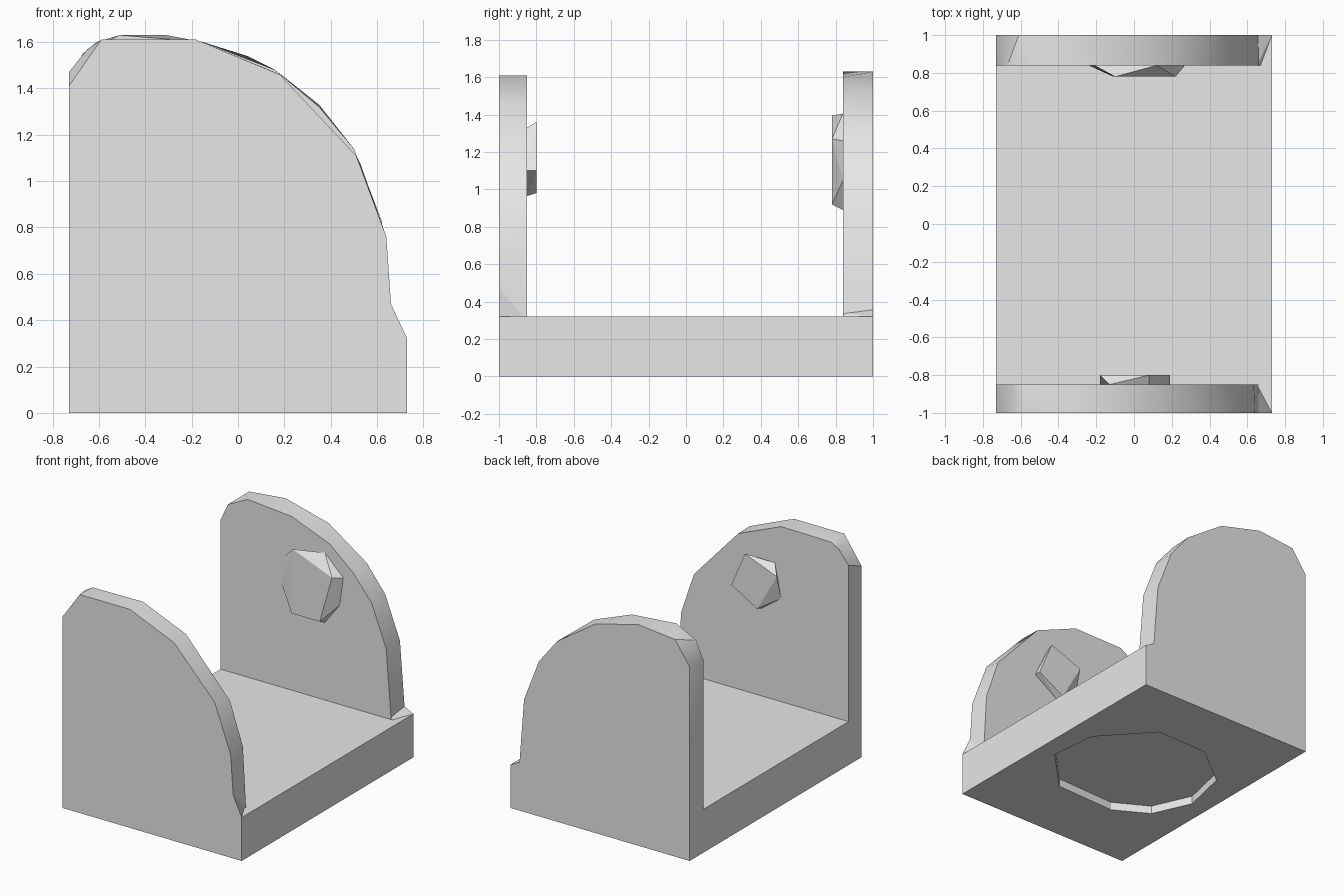
import bpy, bmesh, math

cube = bpy.data.objects.get("Cube")
if cube:
    bpy.data.objects.remove(cube, do_unlink=True)

grey = bpy.data.materials.new("plain_grey")
grey.use_nodes = True
grey.diffuse_color = (0.8, 0.8, 0.8, 1)
grey.node_tree.nodes["Principled BSDF"].inputs["Base Color"].default_value = (0.8, 0.8, 0.8, 1)


def hull(name, points, smooth=False):
    """Solid wrapped around a handful of corner points."""
    bm = bmesh.new()
    for p in points:
        bm.verts.new(p)
    bmesh.ops.convex_hull(bm, input=bm.verts[:])
    bmesh.ops.dissolve_limit(bm, angle_limit=math.radians(1), verts=bm.verts[:], edges=bm.edges[:])
    loose = [v for v in bm.verts if not v.link_faces]
    bmesh.ops.delete(bm, geom=loose, context="VERTS")
    bmesh.ops.recalc_face_normals(bm, faces=bm.faces[:])
    mesh = bpy.data.meshes.new(name)
    bm.to_mesh(mesh)
    bm.free()
    mesh.materials.append(grey)
    obj = bpy.data.objects.new(name, mesh)
    bpy.context.collection.objects.link(obj)
    if smooth:
        bpy.ops.object.select_all(action="DESELECT")
        obj.select_set(True)
        bpy.context.view_layer.objects.active = obj
        bpy.ops.object.shade_smooth_by_angle(angle=math.radians(30))
    return obj


def at_y(y, profile):
    """Place an (x, z) profile at depth y."""
    return [(x, y, z) for x, z in profile]


W, TOP = 0.73, 0.32

# Base block with a shallow rounded recess underneath
base = hull("base", [(x, y, z) for x in (-W, W) for y in (-1, 1) for z in (0, TOP)])
rim = [(0.23, 0.55), (-0.19, 0.54), (-0.51, 0.29), (-0.59, -0.07), (-0.46, -0.36),
       (-0.21, -0.5), (0.28, -0.48), (0.59, -0.16), (0.55, 0.2)]
cutter = hull("recess_cutter", [(x, y, z) for x, y in rim for z in (-0.1, 0.06)])
cutter.hide_render = True
cut = base.modifiers.new("recess", "BOOLEAN")
cut.operation, cut.solver, cut.object = "DIFFERENCE", "EXACT", cutter
bpy.context.view_layer.objects.active = base
bpy.ops.object.modifier_apply(modifier=cut.name)
bpy.data.objects.remove(cutter, do_unlink=True)

# Upright end plates, each lofted between an outer and an inner outline
foot = [(-W, TOP), (0.66, TOP)]
front_outer = foot + [(-W, 1.41), (-0.59, 1.61), (-0.18, 1.61), (0.18, 1.46),
                      (0.51, 1.11), (0.64, 0.76), (0.66, 0.47)]
front_inner = foot + [(-W, 1.47), (-0.65, 1.57), (-0.59, 1.605), (-0.18, 1.61), (0.17, 1.465),
                      (0.53, 1.07), (0.635, 0.76)]
hull("front_plate", at_y(-1, front_outer) + at_y(-0.85, front_inner), True)

back_outer = foot + [(-W, 1.43), (-0.61, 1.6), (-0.31, 1.63), (0.04, 1.54),
                     (0.35, 1.33), (0.5, 1.14), (0.62, 0.83)]
back_inner = foot + [(-W, 1.42), (-0.67, 1.55), (-0.51, 1.63), (-0.15, 1.6),
                     (0.16, 1.48), (0.35, 1.32), (0.5, 1.14), (0.62, 0.83)]
hull("back_plate", at_y(1, back_outer) + at_y(0.84, back_inner), True)

# Little fillets where the plates meet the base
hull("front_fillet", at_y(-1, [(0.66, 0.47), (W, TOP), (0.6, TOP)]) + [(0.65, -0.85, TOP)])
hull("back_fillet", at_y(1, [(0.65, 0.36), (W, TOP), (0.6, TOP)])
     + at_y(0.84, [(0.65, 0.34), (0.67, TOP)]))

# Faceted bosses on the inner faces
hull("front_boss",
     at_y(-0.85, [(-0.13, 1.33), (-0.18, 1.08), (-0.02, 0.965), (0.19, 1.1), (0.08, 1.33)])
     + at_y(-0.8, [(0.08, 1.36), (0.19, 1.1), (-0.02, 0.98), (-0.18, 1.26)]))
hull("back_boss",
     at_y(0.84, [(0.12, 1.405), (0.27, 1.26), (0.24, 1.05), (0.12, 0.89),
                 (-0.11, 0.9), (-0.24, 1.1), (-0.21, 1.29)])
     + at_y(0.78, [(-0.1, 1.395), (0.22, 1.27), (0.12, 0.92), (-0.11, 0.92)]))
